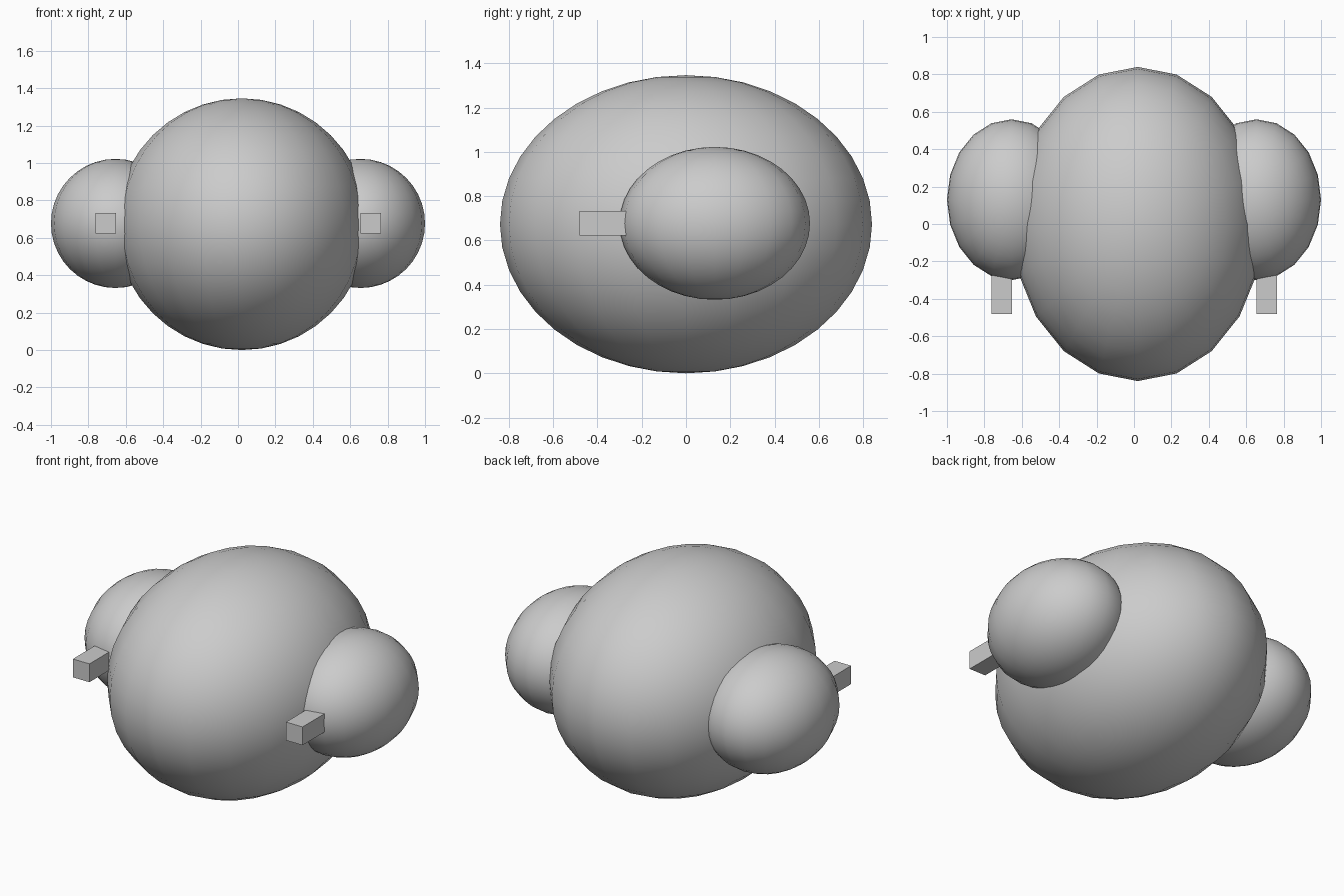
import bpy

if "Cube" in bpy.data.objects:
    bpy.data.objects.remove(bpy.data.objects["Cube"])


def ellipsoid(name, centre, radii):
    bpy.ops.mesh.primitive_uv_sphere_add(segments=20, ring_count=20, radius=1, location=centre)
    ob = bpy.context.object
    ob.name = name
    ob.scale = radii
    bpy.ops.object.transform_apply(location=False, rotation=False, scale=True)
    bpy.ops.object.shade_smooth()
    return ob


def box(name, centre, size):
    bpy.ops.mesh.primitive_cube_add(size=1, location=centre)
    ob = bpy.context.object
    ob.name = name
    ob.scale = size
    bpy.ops.object.transform_apply(location=False, rotation=False, scale=True)
    return ob


# Large central hull, very slightly off centre
ellipsoid("main_body", (0.02, 0, 0.673), (0.673, 0.84, 0.673))

# Side pods, each with a stubby square barrel at the front
for side, s, bx in (("left", -1, -0.706), ("right", 1, 0.71)):
    ellipsoid(side + "_pod", (s * 0.655, 0.13, 0.677), (0.345, 0.43, 0.345))
    box(side + "_barrel", (bx, -0.365, 0.677), (0.11, 0.23, 0.11))
